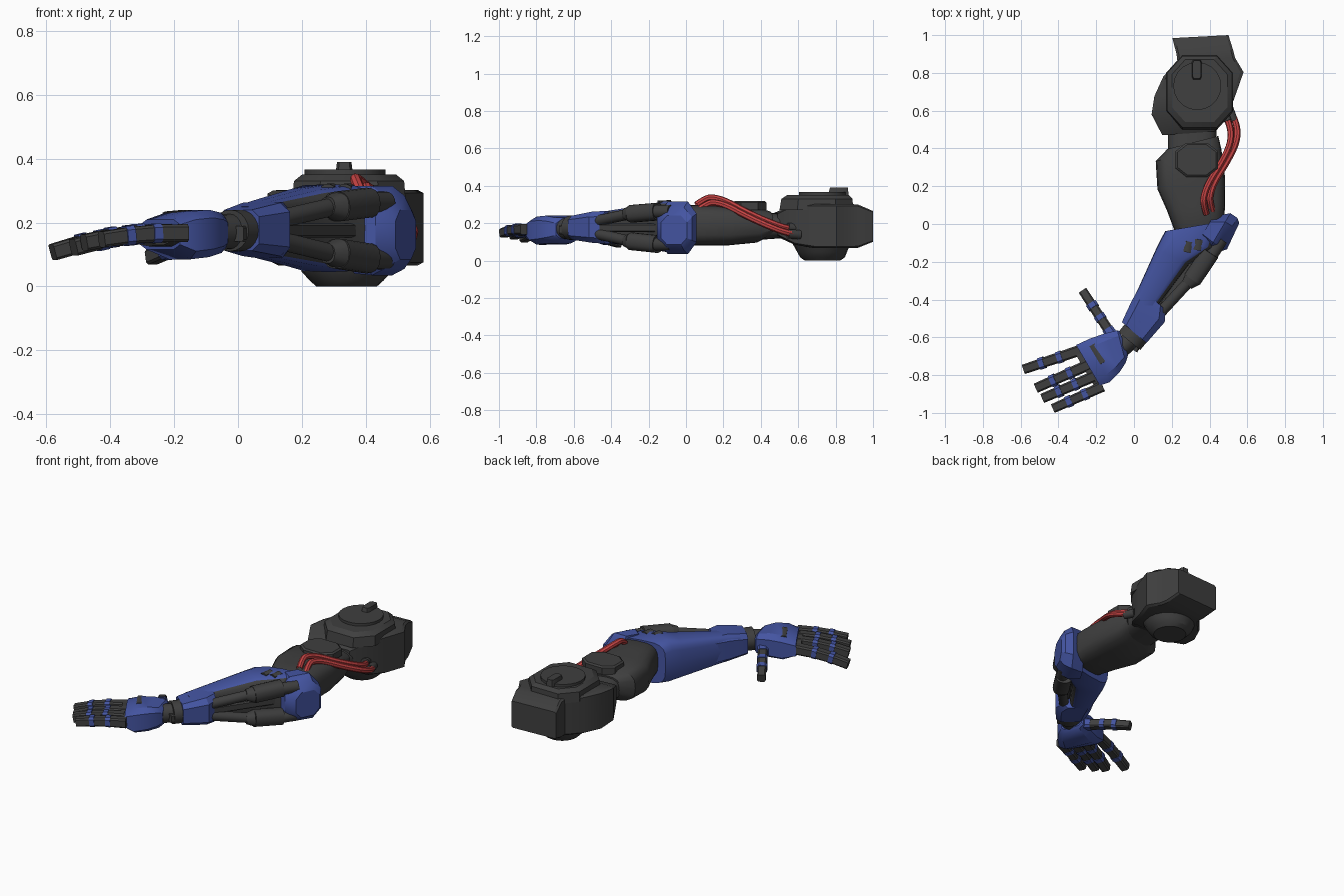
import bpy, bmesh, math
from mathutils import Vector, Matrix

if "Cube" in bpy.data.objects:
    bpy.data.objects.remove(bpy.data.objects["Cube"])


def material(name, rgb):
    m = bpy.data.materials.new(name)
    m.diffuse_color = (*rgb, 1)
    m.use_nodes = True
    m.node_tree.nodes["Principled BSDF"].inputs["Base Color"].default_value = m.diffuse_color
    return m


DARK = material("dark_grey", (0.05, 0.05, 0.05))
BLUE = material("blue", (0.058, 0.09, 0.36))
RED = material("red", (0.55, 0.055, 0.055))
Z = Vector((0, 0, 1))


def frame(p, axis):
    """Local axes: s along the axis, t sideways, z upwards."""
    a = Vector(axis).normalized()
    side = Z.cross(a)
    side = side.normalized() if side.length > 1e-4 else Vector((1, 0, 0))
    m = Matrix((a, side, a.cross(side))).transposed().to_4x4()
    m.translation = Vector(p)
    return m


def profile(k):
    """Unit cross-section: chamfered box when k < 1, otherwise a superellipse of power k."""
    if k < 1:
        return [(k, 0), (1 - k, 0), (1, k), (1, 1 - k), (1 - k, 1), (k, 1), (0, 1 - k), (0, k)]
    pts = []
    for i in range(20):
        w = 2 * math.pi * i / 20
        c, s = math.cos(w), math.sin(w)
        pts.append((0.5 + 0.5 * math.copysign(abs(c) ** (2 / k), c),
                    0.5 + 0.5 * math.copysign(abs(s) ** (2 / k), s)))
    return pts


def loft(name, m, rings, mat, k=0.12, dark_side=None):
    """Rings are (s_left, s_right, t_left, t_right, z_low, z_high)."""
    bm = bmesh.new()
    pr = profile(k)
    loops = [[bm.verts.new(m @ Vector((a + (b - a) * u, c + (d - c) * u, e + (f - e) * v)))
              for u, v in pr] for a, b, c, d, e, f in rings]
    n = len(pr)
    for A, B in zip(loops, loops[1:]):
        for i in range(n):
            bm.faces.new((A[i], A[(i + 1) % n], B[(i + 1) % n], B[i]))
    bm.faces.new(loops[0])
    bm.faces.new(loops[-1])
    bmesh.ops.recalc_face_normals(bm, faces=bm.faces)
    me = bpy.data.meshes.new(name)
    me.materials.append(mat)
    if dark_side:
        me.materials.append(DARK)
        for f in bm.faces:
            f.material_index = int(f.normal.dot(dark_side) > 0.6)
    bm.to_mesh(me)
    bm.free()
    ob = bpy.data.objects.new(name, me)
    bpy.context.collection.objects.link(ob)
    return ob


def bar(name, p, q, w, h, mat, k=0.15, taper=1.0):
    """Straight bar or rod between two points."""
    p, q = Vector(p), Vector(q)
    L, w, h = (q - p).length, w / 2, h / 2
    x, y = w * taper, h * taper
    return loft(name, frame(p, q - p), [(0, 0, -w, w, -h, h), (L, L, -x, x, -y, y)], mat, k)


# Shoulder and upper arm, running towards -y (s = -y, t = x)
ARM = frame((0, 0, 0), (0, -1, 0))
loft("shoulder_housing", ARM, [
    (-0.984, -1.0, .203, .50, .10, .265), (-.90, -.92, .225, .525, .068, .30),
    (-.86, -.88, .23, .535, .066, .302), (-.78, -.804, .155, .580, .066, .302),
    (-.677, -.69, .108, .54, .066, .302), (-.58, -.58, .093, .50, .085, .30),
    (-.47, -.49, .15, .425, .135, .255)], DARK, 0.04)
loft("shoulder_neck", ARM, [(-.52, -.52, .18, .44, .12, .25), (-.36, -.40, .18, .43, .11, .26)], DARK, 3)
loft("upper_arm", ARM, [
    (-.397, -.466, .177, .446, .13, .265), (-.333, -.40, .115, .462, .095, .288),
    (-.185, -.24, .124, .483, .08, .295), (-.07, -.10, .175, .483, .08, .298),
    (.048, .026, .219, .472, .08, .295), (.10, .08, .25, .43, .10, .27)], DARK, 3.2)

UP = frame((0, 0, 0), (0, 0, 1))  # s = z, t = x, third = y
loft("shoulder_top_plate", UP, [(.27, .27, .17, .525, .50, .895), (.33, .33, .175, .52, .51, .89),
                                (.35, .35, .20, .495, .54, .87)], DARK, 0.24)
loft("shoulder_disc", UP, [(.34, .34, .208, .462, .603, .857), (.366, .366, .208, .462, .603, .857)], DARK, 2)
loft("shoulder_knob", UP, [(.35, .35, .305, .36, .76, .87), (.39, .39, .31, .355, .77, .865)], DARK, 0.15)
loft("shoulder_under_disc", UP, [(.0, .0, .245, .435, .635, .825), (.018, .018, .225, .455, .61, .85),
                                 (.045, .045, .20, .48, .595, .86), (.09, .09, .18, .50, .57, .88)], DARK, 2)
loft("arm_pad", UP, [(.27, .27, .22, .445, .25, .43), (.31, .31, .22, .445, .25, .43),
                     (.318, .318, .23, .435, .26, .42)], DARK, 0.25)

# Cables with sockets
path = [(.505, .57, .155), (.53, .52, .165), (.53, .43, .20), (.475, .32, .25),
        (.41, .22, .305), (.385, .15, .325), (.385, .11, .32), (.40, .06, .285)]
for i, off in enumerate((-.017, .017)):
    cu = bpy.data.curves.new("cable", "CURVE")
    cu.dimensions = "3D"
    cu.bevel_depth, cu.bevel_resolution, cu.resolution_u = .0175, 2, 6
    sp = cu.splines.new("NURBS")
    sp.points.add(len(path) - 1)
    for pt, (x, y, z) in zip(sp.points, path):
        pt.co = (x + off, y + off * .3, z - off * .8, 1)
    sp.use_endpoint_u, sp.order_u = True, 3
    cu.materials.append(RED)
    ob = bpy.data.objects.new("cable_%d" % (i + 1), cu)
    bpy.context.collection.objects.link(ob)
    x, y, z = path[0]
    bar("cable_socket", (x + off - .02, y + .04, z - off), (x + off + .004, y - .025, z - off + .005),
        .05, .05, DARK, 2)

# Forearm (s towards wrist, t towards the open outer side)
U = Vector((-.51, -.86, 0)).normalized()
N = Z.cross(U)
O = Vector((.36, -.02, 0))
FORE = frame(O, U)


def fp(s, t, z):
    return FORE @ Vector((s, t, z))


loft("forearm_shell", FORE, [
    (.114, -.088, -.158, .08, .05, .305), (.16, .06, -.157, .11, .045, .32),
    (.22, .20, -.152, .04, .06, .305), (.46, .46, -.125, .01, .09, .27),
    (.60, .60, -.115, .04, .11, .25)], BLUE, 4, N)
loft("wrist_cuff", FORE, [
    (.44, .47, -.125, .05, .09, .265), (.53, .53, -.122, .085, .095, .262),
    (.646, .675, -.11, .058, .112, .24)], BLUE, 0.17)
# Elbow guard (s outwards, t back along the forearm)
loft("elbow_guard", frame(O, N), [
    (.02, .02, -.06, .08, .04, .315), (.09, .09, -.09, .143, .035, .315),
    (.13, .135, -.08, .14, .055, .285), (.172, .157, -.03, .122, .085, .24)], BLUE, 0.23)

# Twin pistons and centre bar
for tag, z0, z1, z2 in (("upper", .262, .25, .21), ("lower", .088, .103, .145)):
    bar(tag + "_piston_mount", fp(.0, .12, z0), fp(.12, .115, z0), .07, .07, DARK, 2)
    bar(tag + "_piston_housing", fp(.09, .105, z0), fp(.26, .095, z1), .10, .095, DARK, 2.4)
    bar(tag + "_piston_collar", fp(.255, .095, z1), fp(.30, .085, z1), .098, .093, DARK, 2.4, .65)
    bar(tag + "_piston_rod", fp(.27, .088, z1), fp(.52, .035, z2), .058, .058, DARK, 2)
bar("forearm_centre_bar", fp(.05, .06, .175), fp(.50, .03, .175), .05, .045, DARK)
for s, t in ((.125, -.012), (.088, .028)):
    bar("forearm_port", fp(s - .027, t - .01, .313), fp(s + .027, t + .01, .31), .04, .02, DARK, 0.3)

# Wrist
bar("wrist_joint", (.05, -.55, .175), (-.07, -.66, .17), .10, .11, DARK, 2)
bar("wrist_ring", (.01, -.577, .175), (-.025, -.62, .175), .15, .13, DARK, 2)
bar("wrist_strut", (.04, -.60, .165), (.0, -.67, .165), .04, .05, DARK)

# Hand (s towards fingers, t towards the little finger)
HAND = frame((-.03, -.63, 0), (-.93, -.36, 0))
loft("palm", HAND, [
    (.02, .025, -.075, .06, .12, .215), (.03, .05, -.084, .092, .105, .23),
    (.10, .10, -.092, .128, .092, .24), (.18, .17, -.095, .158, .085, .235),
    (.262, .222, -.09, .155, .115, .21)], BLUE, 0.17)
loft("knuckle_block", HAND, [(.19, .16, -.08, .15, .115, .195), (.288, .25, -.08, .15, .13, .192)], DARK, 0.2)
bar("palm_slot", (-.222, -.64, .229), (-.165, -.735, .234), .032, .012, DARK, 0.3)


def finger(name, p, q, w, bend, cuts):
    """Three dark segments with blue joint bands."""
    p, q = Vector(p), Vector(q)
    f = [0, *cuts, 1]
    pts = [p.lerp(q, a) + Z * bend * 4 * a * (1 - a) for a in f]
    for i in range(3):
        bar(name + "_segment", pts[i], pts[i + 1], w * (1 - .04 * i), w * (1 - .04 * i), DARK, 0.15, .96)
    for i in (1, 2):
        d = (pts[i + 1] - pts[i - 1]).normalized() * .014
        bar(name + "_joint_band", pts[i] - d, pts[i] + d, w * 1.1, w * 1.08, BLUE, 0.2)


finger("index_finger", (-.27, -.663, .165), (-.58, -.768, .107), .058, .012, (.40, .70))
finger("middle_finger", (-.24, -.745, .166), (-.515, -.867, .122), .059, .011, (.36, .68))
finger("ring_finger", (-.215, -.808, .167), (-.482, -.922, .137), .058, .009, (.36, .68))
finger("little_finger", (-.165, -.86, .167), (-.427, -.976, .147), .056, .007, (.36, .68))
finger("thumb", (-.10, -.615, .15), (-.27, -.355, .092), .054, .006, (.46, .70))
bar("thumb_base", (-.09, -.63, .155), (-.14, -.555, .14), .07, .07, BLUE, 0.2, .85)

# Turn cables into meshes and smooth everything except sharp edges
bpy.ops.object.select_all(action="SELECT")
bpy.context.view_layer.objects.active = bpy.data.objects["palm"]
bpy.ops.object.convert(target="MESH")
bpy.ops.object.shade_smooth_by_angle(angle=math.radians(30))
